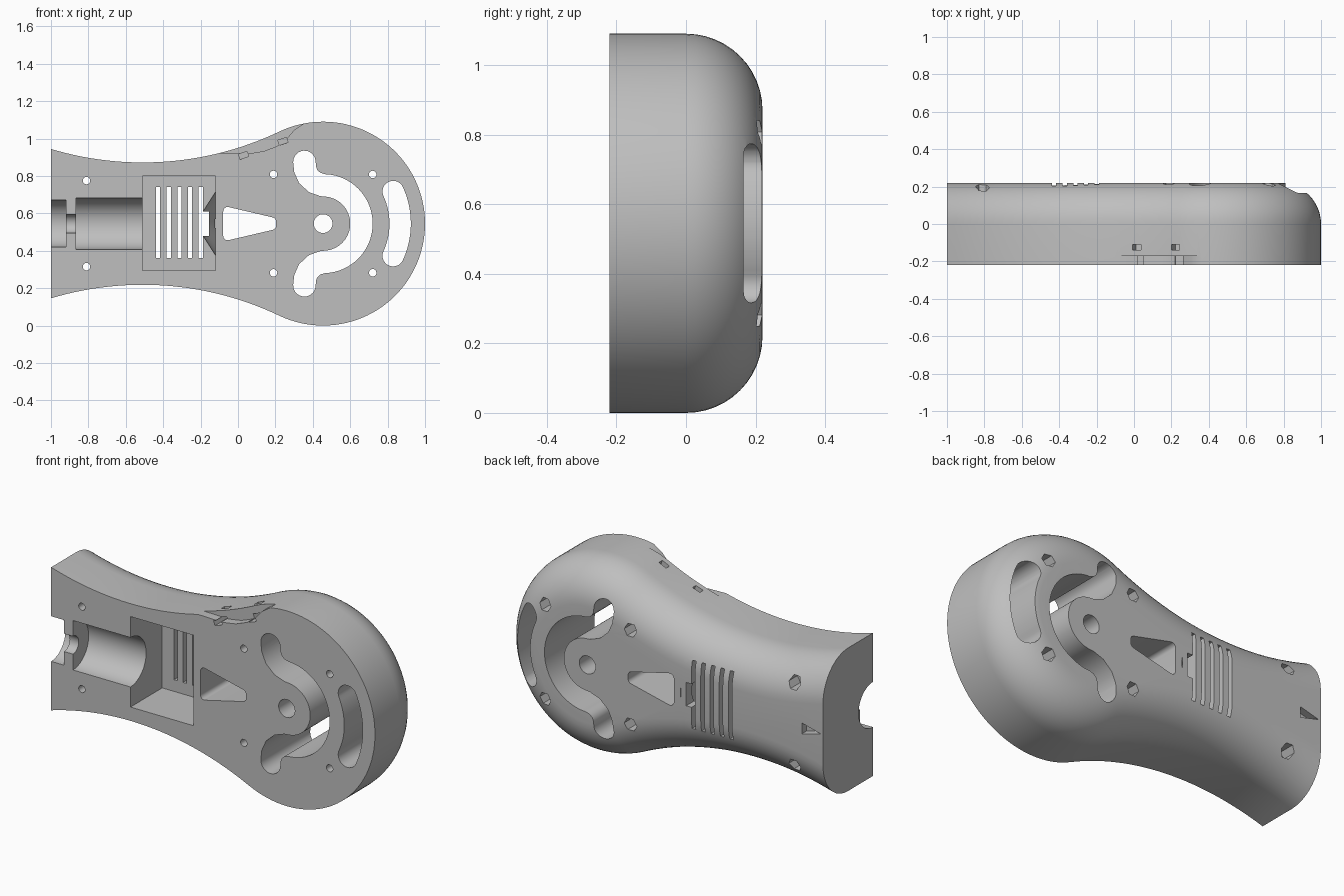
import bpy, bmesh, math
from mathutils import Matrix, Vector

if "Cube" in bpy.data.objects:
    bpy.data.objects.remove(bpy.data.objects["Cube"], do_unlink=True)

MID = 0.545            # height of the symmetry axis
HEAD_X, HEAD_R = 0.455, 0.545
NECK_X, NECK_H = -0.51, 0.327
HALF = 0.22            # half depth, also the back edge radius
FRONT, BACK = -HALF - 0.1, HALF + 0.1

grey = bpy.data.materials.new("plain_grey")
grey.use_nodes = True
grey.diffuse_color = (0.52, 0.52, 0.52, 1)
grey.node_tree.nodes["Principled BSDF"].inputs["Base Color"].default_value = (0.52, 0.52, 0.52, 1)


def make(name, bm):
    bmesh.ops.recalc_face_normals(bm, faces=bm.faces)
    mesh = bpy.data.meshes.new(name)
    bm.to_mesh(mesh)
    bm.free()
    mesh.materials.append(grey)
    obj = bpy.data.objects.new(name, mesh)
    bpy.context.collection.objects.link(obj)
    return obj


def loft(name, rings):
    bm = bmesh.new()
    rows = [[bm.verts.new(p) for p in ring] for ring in rings]
    n = len(rows[0])
    for a, b in zip(rows, rows[1:]):
        for i in range(n):
            j = (i + 1) % n
            bm.faces.new((a[i], a[j], b[j], b[i]))
    bm.faces.new(rows[0])
    bm.faces.new(rows[-1])
    return make(name, bm)


def arc(cx, cz, r, a0, a1, n):
    return [(cx + r * math.cos(a0 + (a1 - a0) * i / n),
             cz + r * math.sin(a0 + (a1 - a0) * i / n)) for i in range(n + 1)]


def outline(inset):
    """Round head blended tangentially into a waisted handle."""
    dx = HEAD_X - NECK_X
    big = (dx**2 + NECK_H**2 - HEAD_R**2) / (2 * (HEAD_R - NECK_H))
    lean = math.asin(dx / (big + HEAD_R))
    r = big + inset
    start = -math.asin((NECK_X + 1) / r)
    upper = arc(NECK_X, NECK_H + big, r, start - math.pi / 2, lean - math.pi / 2, 28)
    head = arc(HEAD_X, 0, HEAD_R - inset, math.pi / 2 + lean, -math.pi / 2 - lean, 72)
    lower = [(x, -z) for x, z in reversed(upper)]
    return [(x, z + MID) for x, z in upper + head[1:-1] + lower]


# Body with a rounded back edge
steps = [(0, -HALF)] + [(HALF * (1 - math.cos(a)), HALF * math.sin(a))
                        for a in (math.pi / 2 * i / 12 for i in range(13))]
body = loft("handle_shell", [[(x, y, z) for x, z in outline(d)] for d, y in steps])


def prism(points, y0, y1):
    return loft("cutter", [[(x, y, z) for x, z in points] for y in (y0, y1)])


def rect(x0, x1, z0, z1):
    return [(x0, z0), (x1, z0), (x1, z1), (x0, z1)]


def turned(x0, x1, r0, r1, y):
    bm = bmesh.new()
    place = Matrix.Translation(((x0 + x1) / 2, y, MID)) @ Matrix.Rotation(math.pi / 2, 4, 'Y')
    bmesh.ops.create_cone(bm, cap_ends=True, segments=64, radius1=r0, radius2=r1,
                          depth=x1 - x0, matrix=place)
    return make("cutter", bm)


def stroke(path, w):
    """Band of half width w along a path, with round ends."""
    pts = [Vector(p) for p in path]
    left, right = [], []
    for i, p in enumerate(pts):
        t = (pts[min(i + 1, len(pts) - 1)] - pts[max(i - 1, 0)]).normalized()
        side = Vector((-t.y, t.x)) * w
        left.append(tuple(p + side))
        right.append(tuple(p - side))

    def cap(p, q):
        a = math.atan2(q[1] - p.y, q[0] - p.x)
        return arc(p.x, p.y, w, a, a - math.pi, 14)[1:-1]
    return left + cap(pts[-1], left[-1]) + right[::-1] + cap(pts[0], right[0])


def rounded(corners, r):
    """Polygon with circular corners (corners listed counter-clockwise)."""
    out = []
    for i, (x, z) in enumerate(corners):
        px, pz = corners[i - 1]
        nx, nz = corners[(i + 1) % len(corners)]
        a0 = math.atan2(z - pz, x - px) - math.pi / 2
        a1 = math.atan2(nz - z, nx - x) - math.pi / 2
        if a1 < a0:
            a1 += 2 * math.pi
        out += arc(x, z, r, a0, a1, 6)
    return out


def cut(tool):
    tool.hide_render = True
    mod = body.modifiers.new("cut", 'BOOLEAN')
    mod.operation, mod.solver, mod.object = 'DIFFERENCE', 'EXACT', tool
    bpy.context.view_layer.objects.active = body
    bpy.ops.object.modifier_apply(modifier=mod.name)
    bpy.data.objects.remove(tool, do_unlink=True)


# Stepped half-round channel along the handle
cut(turned(-1.1, -0.92, 0.126, 0.126, -HALF))
cut(turned(-0.95, -0.84, 0.05, 0.05, -HALF))
cut(turned(-0.865, -0.48, 0.138, 0.138, -HALF))

# Square pocket, grille slots and flared opening
cut(prism(rect(-0.51, -0.12, 0.295, 0.8), FRONT, 0.06))
for i in range(5):
    x = -0.427 + i * 0.057
    cut(prism(rect(x - 0.011, x + 0.011, 0.36, 0.74), 0, BACK))
cut(prism(rect(-0.195, -0.155, 0.48, 0.61), 0, BACK))
cut(turned(-0.19, -0.121, 0.06, 0.168, 0.055))

# Tapered window
cut(prism(rounded([(-0.055, 0.48), (0.18, 0.535), (0.18, 0.555), (-0.055, 0.61)], 0.024),
          FRONT, BACK))

# Curled slot around the hub, and the hub hole
curl = [(0.355, 0.875), (0.359, 0.835), (0.375, 0.797), (0.41, 0.765)]
ring = arc(HEAD_X, MID, 0.205, math.pi / 2, -math.pi / 2, 36)
path = curl + ring + [(x, 2 * MID - z) for x, z in reversed(curl)]
cut(prism(stroke(path, 0.06), FRONT, BACK))
cut(prism(arc(HEAD_X, MID, 0.05, 0, 2 * math.pi, 40)[:-1], FRONT, BACK))

# Crescent slot near the head's rim
cut(prism(stroke(arc(HEAD_X, MID, 0.412, 0.43, -0.43, 20), 0.057), FRONT, BACK))

# Screw holes with hexagonal nut pockets at the back
for x, dz in ((-0.81, 0.23), (0.19, 0.263), (0.72, 0.263)):
    for z in (MID - dz, MID + dz):
        cut(prism(arc(x, z, 0.02, 0, 2 * math.pi, 20)[:-1], FRONT, BACK))
        cut(prism(arc(x, z, 0.038, 0, 2 * math.pi, 6)[:-1], 0.12, BACK))

# Small wedge notch behind the channel
cut(prism([(-0.87, MID - 0.03), (-0.87, MID + 0.03), (-0.985, MID)], 0.18, BACK))

# Shallow clip recess on the upper front edge, with two tie slots
cut(prism([(-0.1, 0.924), (-0.02, 0.922), (0.06, 0.92), (0.14, 0.933), (0.21, 0.96),
           (0.26, 0.998), (0.3, 1.045), (0.36, 1.085), (0.36, 1.2), (-0.1, 1.2)], FRONT, -0.17))
for x, z in ((0.03, 0.91), (0.24, 0.985)):
    turn = Matrix.Rotation(0.33, 2)

    def tilted(points):
        return [tuple(Vector((x, z)) + turn @ Vector(p)) for p in points]
    cut(prism(tilted(rect(-0.024, 0.024, -0.014, 0.014)), FRONT, -0.12))
    cut(prism(tilted(rect(-0.024, 0.024, -0.0135, 0.2)), -0.14, -0.11))

# Smooth shading with crisp edges
bpy.ops.object.select_all(action='DESELECT')
body.select_set(True)
bpy.context.view_layer.objects.active = body
bpy.ops.object.shade_smooth_by_angle(angle=math.radians(30))
